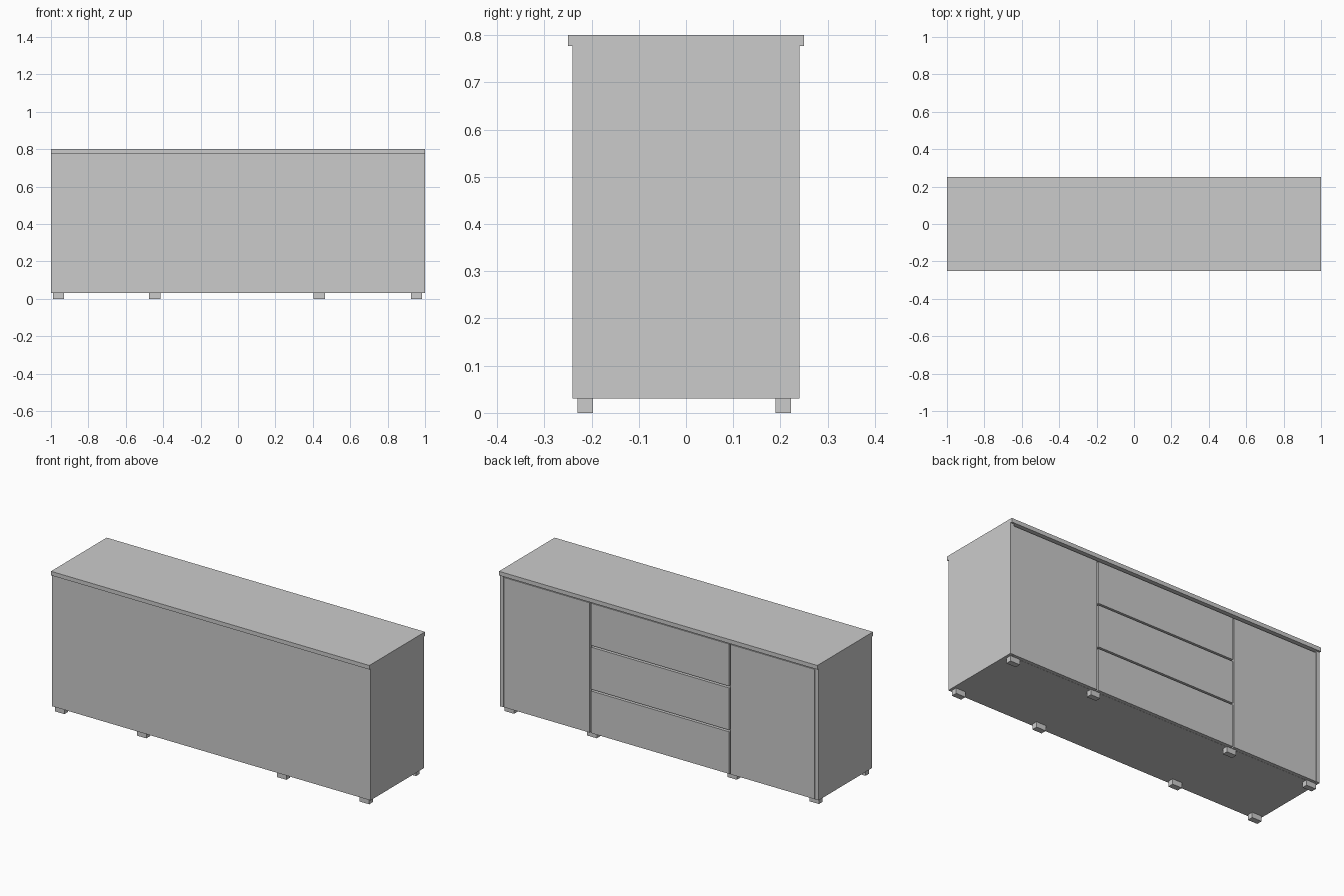
import bpy

if "Cube" in bpy.data.objects:
    bpy.data.objects.remove(bpy.data.objects["Cube"])


def box(name, x0, x1, y0, y1, z0, z1):
    """Axis-aligned box given by its limits."""
    bpy.ops.mesh.primitive_cube_add(
        size=1, location=((x0 + x1) / 2, (y0 + y1) / 2, (z0 + z1) / 2))
    ob = bpy.context.object
    ob.name = name
    ob.scale = (x1 - x0, y1 - y0, z1 - z0)
    bpy.ops.object.transform_apply(location=False, rotation=False, scale=True)
    return ob


FLOOR, TOP = 0.03, 0.777      # carcass height limits
BACK, FACE = -0.235, 0.24     # carcass depth limits
T = 0.022                     # board thickness
GAP = 0.008                   # reveal between fronts
DIV_R, DIV_L = 0.435, -0.443  # centres of the vertical reveals

# Worktop and plain rear panel
box("worktop", -1, 1, -0.25, 0.25, TOP, 0.80)
box("rear_panel", -1, 1, -0.24, BACK, FLOOR, TOP)

# Carcass boards
box("left_side", -1, -1 + T, BACK, FACE, FLOOR, TOP)
box("right_side", 1 - T, 1, BACK, FACE, FLOOR, TOP)
box("bottom_board", -1 + T, 1 - T, BACK, FACE - T, FLOOR, FLOOR + T)
for name, x in (("left_divider", DIV_L), ("right_divider", DIV_R)):
    box(name, x - T / 2, x + T / 2, BACK, FACE - T, FLOOR + T, TOP)

# Doors, flush between the sides
front_y = (FACE - T + 0.001, FACE - 0.001)
z_low, z_high = FLOOR, TOP - 0.010
box("left_door", -1 + T + 0.002, DIV_L - GAP / 2, *front_y, z_low, z_high)
box("right_door", DIV_R + GAP / 2, 1 - T - 0.002, *front_y, z_low, z_high)

# Three drawers: a front and a box behind each
x0, x1 = DIV_L + GAP / 2, DIV_R - GAP / 2
slot = 0.010
h = (z_high - z_low - 2 * slot) / 3
for i in range(3):
    z = z_low + i * (h + slot)
    box(f"drawer_front_{i + 1}", x0, x1, *front_y, z, z + h)
    box(f"drawer_box_{i + 1}", x0 + 0.02, x1 - 0.02, BACK + 0.03,
        front_y[0], z + 0.03, z + h - 0.03)

# Block feet in two rows
for row, (y0, y1) in (("front", (-0.23, -0.197)), ("rear", (0.19, 0.222))):
    for i, x in enumerate((-0.96, -0.445, 0.435, 0.955)):
        box(f"{row}_foot_{i + 1}", x - 0.03, x + 0.03, y0, y1, 0, FLOOR)
